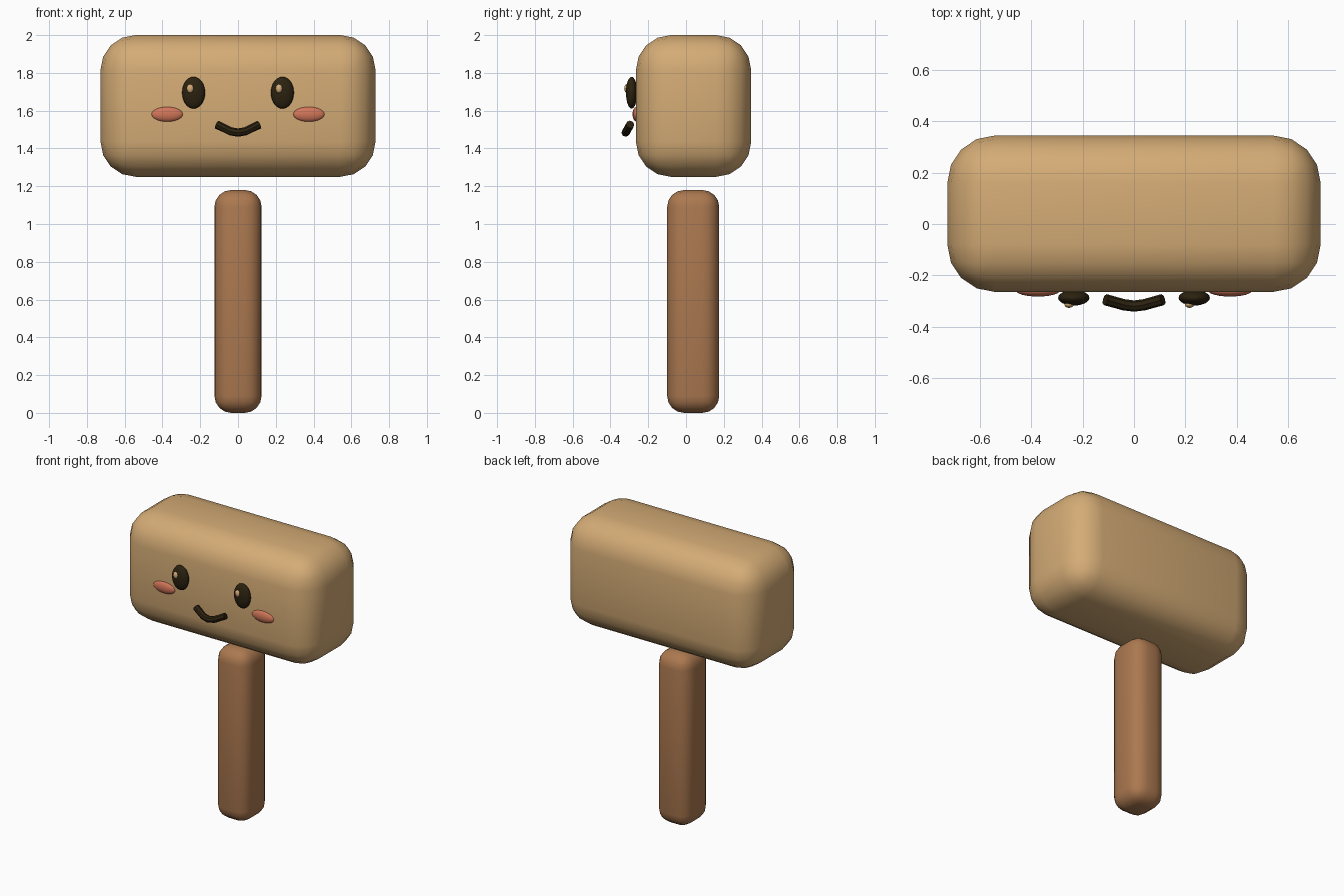
import bpy
import math

cube = bpy.data.objects.get("Cube")
if cube:
    bpy.data.objects.remove(cube, do_unlink=True)


def material(name, color):
    mat = bpy.data.materials.new(name)
    mat.use_nodes = True
    mat.diffuse_color = (*color, 1)
    bsdf = next(n for n in mat.node_tree.nodes if n.type == 'BSDF_PRINCIPLED')
    bsdf.inputs["Base Color"].default_value = (*color, 1)
    return mat


tan = material("tan_wood", (0.66, 0.41, 0.18))
brown = material("brown_wood", (0.41, 0.19, 0.08))
dark = material("dark_brown", (0.025, 0.016, 0.005))
pink = material("blush_pink", (0.64, 0.18, 0.10))


def finish(name, mat):
    obj = bpy.context.object
    obj.name = obj.data.name = name
    obj.data.materials.append(mat)
    bpy.ops.object.shade_smooth_by_angle(angle=math.radians(35))
    return obj


def rounded_block(name, center, size, radius, mat):
    bpy.ops.mesh.primitive_cube_add(size=1, location=center)
    obj = bpy.context.object
    obj.scale = size
    bpy.ops.object.transform_apply(location=False, rotation=False, scale=True)
    bevel = obj.modifiers.new("rounding", 'BEVEL')
    bevel.width = radius
    bevel.segments = 4
    bpy.ops.object.modifier_apply(modifier=bevel.name)
    return finish(name, mat)


def ellipsoid(name, center, radii, mat):
    bpy.ops.mesh.primitive_uv_sphere_add(segments=24, ring_count=14, radius=1, location=center)
    bpy.context.object.scale = radii
    bpy.ops.object.transform_apply(location=False, rotation=False, scale=True)
    return finish(name, mat)


# Mallet body
rounded_block("head", (0, 0.04, 1.625), (1.456, 0.61, 0.75), 0.185, tan)
rounded_block("handle", (0, 0.038, 0.59), (0.25, 0.276, 1.18), 0.09, brown)

# Eyes, highlights and cheeks
for side, label in ((1, "left"), (-1, "right")):
    ellipsoid(label + "_eye", (side * 0.235, -0.288, 1.695), (0.061, 0.03, 0.084), dark)
    ellipsoid(label + "_eye_highlight", (side * 0.235 - 0.018, -0.314, 1.717), (0.018, 0.013, 0.023), tan)
    ellipsoid(label + "_cheek", (side * 0.375, -0.26, 1.581), (0.085, 0.023, 0.04), pink)

# Smile: a tube bent forward and down in the middle
path = [(-0.112, -0.295, 1.527), (-0.04, -0.315, 1.491), (0, -0.32, 1.484),
        (0.04, -0.315, 1.491), (0.112, -0.295, 1.527)]
curve = bpy.data.curves.new("mouth", 'CURVE')
curve.dimensions = '3D'
curve.bevel_depth = 0.022
curve.bevel_resolution = 2
curve.use_fill_caps = True
spline = curve.splines.new('POLY')
spline.points.add(len(path) - 1)
for point, co in zip(spline.points, path):
    point.co = (*co, 1)
mouth = bpy.data.objects.new("mouth", curve)
bpy.context.collection.objects.link(mouth)
bpy.ops.object.select_all(action='DESELECT')
mouth.select_set(True)
bpy.context.view_layer.objects.active = mouth
bpy.ops.object.convert(target='MESH')
finish("mouth", dark)
